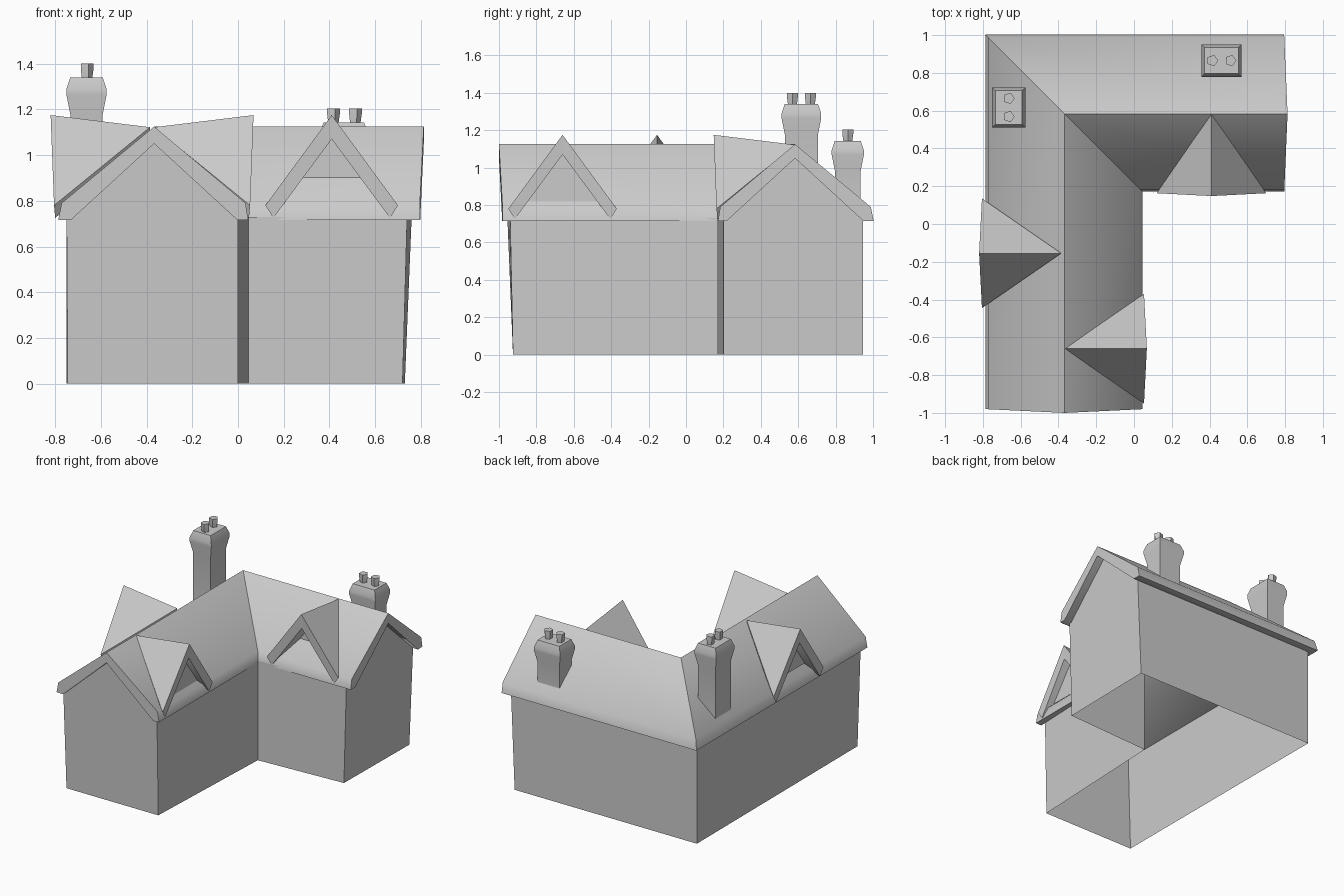
import bpy, bmesh, math
from mathutils import Matrix, Vector

if "Cube" in bpy.data.objects:
    bpy.data.objects.remove(bpy.data.objects["Cube"])

grey = bpy.data.materials.new("plain grey")
grey.diffuse_color = (0.6, 0.6, 0.6, 1)
grey.use_nodes = True
grey.node_tree.nodes["Principled BSDF"].inputs["Base Color"].default_value = grey.diffuse_color


def make(name, verts, faces, closed=True, matrix=None, smooth=45):
    """Mesh object from points and faces, with tidy normals and soft shading."""
    me = bpy.data.meshes.new(name)
    me.from_pydata(verts, [], faces)
    bm = bmesh.new()
    bm.from_mesh(me)
    if matrix:
        bm.transform(matrix)
    if closed:
        bmesh.ops.recalc_face_normals(bm, faces=bm.faces)
    bm.to_mesh(me)
    bm.free()
    me.materials.append(grey)
    ob = bpy.data.objects.new(name, me)
    bpy.context.collection.objects.link(ob)
    bpy.ops.object.select_all(action='DESELECT')
    ob.select_set(True)
    bpy.context.view_layer.objects.active = ob
    bpy.ops.object.shade_smooth_by_angle(angle=math.radians(smooth))
    return ob


def loft(name, rings, **kw):
    """Closed solid through rings of equal point count."""
    n = len(rings[0])
    verts = [p for r in rings for p in r]
    faces = [(k * n + i, k * n + (i + 1) % n, (k + 1) * n + (i + 1) % n, (k + 1) * n + i)
             for k in range(len(rings) - 1) for i in range(n)]
    faces += [tuple(range(n))[::-1], tuple(range(len(verts) - n, len(verts)))]
    return make(name, verts, faces, **kw)


# Walls: L-shaped open shell, two ends rising into gables
RX, RY = -0.367, 0.583          # ridge lines of the two wings
low = [(-.745, -.925), (0, -.925), (.045, .165), (.72, .2), (.73, .945), (-.75, .945)]
high = [(-.75, -.955), (0, -.94), (.045, .165), (.74, .2), (.76, .945), (-.75, .945)]
verts = [(x, y, 0) for x, y in low] + [(x, y, .73) for x, y in high]
verts += [(RX, -.955, 1.07), (.755, RY, 1.07)]
faces = []
for i in range(6):
    j = (i + 1) % 6
    peak = {0: (12,), 3: (13,)}.get(i, ())
    faces.append((i, j, j + 6) + peak + (i + 6,))
make("walls", verts, faces, closed=False)

# Roof: one gabled section swept round the corner, mitred at hip and valley
section = [(.42, .715), (.405, .79), (0, 1.125), (-.4, .79), (-.412, .715),
           (-.365, .715), (0, 1.05), (.365, .715)]
front_end = [(RX - s, -.98 - .02 * (1 - abs(s) / .42), z) for s, z in section]
corner = [(RX - s, RY + s, z) for s, z in section]
right_end = [(.795 + .018 * (1 - abs(s) / .42), RY + s, z) for s, z in section]
roof = loft("roof", [front_end, corner, right_end])


def dormer(name, x, y, angle, panel_u):
    """Pointed gable roof springing from the main ridge, with a recessed panel."""
    m = Matrix.Translation((x, y, 0)) @ Matrix.Rotation(angle, 4, 'Z')
    for side, label in ((1, "left"), (-1, "right")):
        top = [(0, 0, 1.122), (.435, 0, 1.175), (.42, .29 * side, .78)]
        under = [(0, 0, 1.07), (.43, 0, 1.07), (.415, .255 * side, .725)]
        loft(f"{name}_roof_{label}", [top, under], matrix=m)
    base = 1.125 - .827 * panel_u
    half = (1.085 - base) / 1.31
    make(f"{name}_panel", [(panel_u, -half, base), (panel_u, half, base),
                           (panel_u, 0, 1.09)], [(0, 1, 2)], closed=False, matrix=m)


dormer("left_dormer", -.385, -.155, math.pi, .35)
dormer("right_dormer", RX, -.66, 0, .37)
dormer("front_dormer", .41, RY, -math.pi / 2, .27)


def chimney(name, x, y, hx, hy, z0, top, along_x):
    """Square shaft with flared cap and two five-sided pots."""
    profile = [(z0, 0), (top - .16, 0), (top - .075, .017), (top - .05, .017), (top, 0)]
    rings = []
    for z, f in profile:
        a, b = hx + f, hy + f
        rings.append([(x - a, y - b, z), (x + a, y - b, z), (x + a, y + b, z), (x - a, y + b, z)])
    loft(f"{name}_stack", rings)
    for k, d in enumerate((-.048, .048)):
        px, py = (x + d, y) if along_x else (x, y + d)
        rings = [[(px + r * math.cos(math.tau * i / 5), py + r * math.sin(math.tau * i / 5), z)
                  for i in range(5)] for z, r in ((top - .01, .024), (top + .04, .031),
                                                  (top + .061, .031))]
        loft(f"{name}_pot_{k + 1}", rings)


chimney("left_chimney", -.663, .617, .071, .089, .77, 1.339, False)
chimney("back_chimney", .463, .865, .089, .069, .8, 1.143, True)
